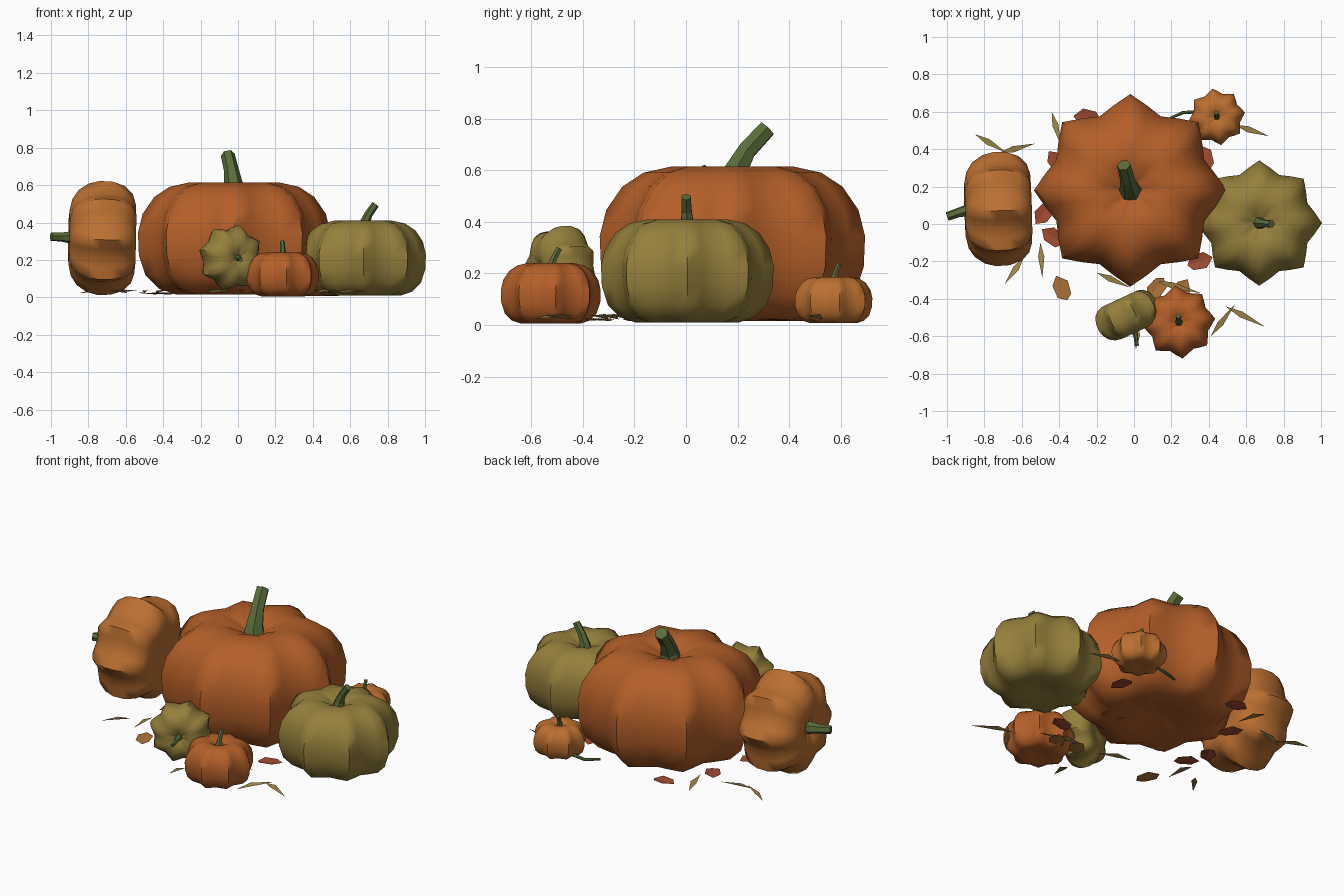
import bpy, bmesh, math, random
from mathutils import Vector

if "Cube" in bpy.data.objects:
    bpy.data.objects.remove(bpy.data.objects["Cube"])

random.seed(4)


def material(name, rgb):
    m = bpy.data.materials.new(name)
    m.diffuse_color = (*rgb, 1)
    m.use_nodes = True
    m.node_tree.nodes["Principled BSDF"].inputs["Base Color"].default_value = m.diffuse_color
    return m


ORANGE = material("orange_skin", (0.46, 0.115, 0.022))
LIGHT = material("light_orange_skin", (0.5, 0.16, 0.03))
GREEN = material("olive_skin", (0.30, 0.215, 0.045))
STEM = material("stem_green", (0.10, 0.15, 0.04))
STRAW = material("straw", (0.36, 0.24, 0.07))
RED = material("red_leaf", (0.36, 0.07, 0.03))
BROWN = material("brown_leaf", (0.42, 0.17, 0.04))


def finish(name, bm, mat, angle=None):
    bmesh.ops.recalc_face_normals(bm, faces=bm.faces)
    me = bpy.data.meshes.new(name)
    bm.to_mesh(me)
    bm.free()
    ob = bpy.data.objects.new(name, me)
    bpy.context.collection.objects.link(ob)
    me.materials.append(mat)
    if angle:
        bpy.ops.object.select_all(action='DESELECT')
        bpy.context.view_layer.objects.active = ob
        ob.select_set(True)
        bpy.ops.object.shade_smooth_by_angle(angle=math.radians(angle))
    return ob


def skin(bm, rings):
    for a, b in zip(rings, rings[1:]):
        n = len(a)
        for i in range(n):
            bm.faces.new((a[i], a[(i + 1) % n], b[(i + 1) % n], b[i]))


# Squat profile (radius, height) from the bottom up, with a dimple at each pole
PROFILE = [(.04, .07), (.3, .03), (.6, 0), (.78, .05), (.92, .17), (.99, .35),
           (1, .55), (.95, .72), (.83, .87), (.67, .96), (.46, 1), (.3, .985),
           (.15, .93), (.04, .88)]


def pumpkin(name, centre, radius, height, axis, mat, spin=0, lobes=8, seg=32):
    q = Vector((0, 0, 1)).rotation_difference(Vector(axis).normalized())
    bm = bmesh.new()
    rings = []
    for r, z in PROFILE:
        ring = []
        for i in range(seg):
            a = 2 * math.pi * i / seg
            ridge = 1 - abs(math.sin(a * lobes / 2))
            round_ridge = 0.5 + 0.5 * math.cos(a * lobes)
            k = 0.83 + 0.17 * (0.5 * ridge + 0.5 * round_ridge)
            p = Vector((radius * r * k * math.cos(a + spin),
                        radius * r * k * math.sin(a + spin), (z - .5) * height))
            ring.append(bm.verts.new(Vector(centre) + q @ p))
        rings.append(ring)
    skin(bm, rings)
    bm.faces.new(rings[0])
    bm.faces.new(rings[-1])
    finish(name, bm, mat, 60)


def tube(name, pts, radii, mat, sides=6):
    bm = bmesh.new()
    rings = []
    for i, p in enumerate(pts):
        t = pts[min(i + 1, len(pts) - 1)] - pts[max(i - 1, 0)]
        q = Vector((0, 0, 1)).rotation_difference(t.normalized())
        rings.append([bm.verts.new(p + q @ Vector((
            radii[i] * math.cos(2 * math.pi * j / sides),
            radii[i] * math.sin(2 * math.pi * j / sides), 0))) for j in range(sides)])
    skin(bm, rings)
    bm.faces.new(rings[0])
    bm.faces.new(rings[-1])
    finish(name, bm, mat)


def stem(name, centre, height, axis, tip, r):
    ax = Vector(axis).normalized()
    p0 = Vector(centre) + ax * height * 0.36
    p2 = Vector(tip)
    p1 = p0 + ax * (p2 - p0).length * 0.4
    pts = [p0 * (1 - t) ** 2 + p1 * 2 * t * (1 - t) + p2 * t * t for t in (0, .3, .65, 1)]
    tube(name, pts, [r * 1.5, r * 1.1, r * .85, r * .8], STEM)


# Pumpkins: name, centre, radius, height, axis, skin, spin, stem tip, stem radius
UP = (0, 0, 1)
for name, c, R, h, ax, mat, spin, tip, sr in [
    ("big_pumpkin", (-.02, .18, .315), .515, .6, UP, ORANGE, 0, (-.055, .315, .762), .047),
    ("olive_pumpkin", (.67, .005, .21), .335, .4, UP, GREEN, 0, (.735, 0, .497), .026),
    ("leaning_pumpkin", (-.727, .08, .317), .305, .355, (-1, -.03, .02), LIGHT, 0,
     (-.998, .04, .325), .03),
    ("small_front_pumpkin", (.24, -.525, .123), .195, .235, UP, ORANGE, .1,
     (.237, -.492, .298), .016),
    ("small_back_pumpkin", (.443, .573, .097), .152, .18, UP, LIGHT, .15,
     (.44, .595, .237), .013),
    ("small_olive_pumpkin", (-.035, -.49, .212), .178, .2, (.42, -.9, 0), GREEN, .2,
     (.015, -.65, .2), .014),
]:
    pumpkin(name, c, R, h, ax, mat, spin)
    stem(name + "_stem", c, h, ax, tip, sr)

# Vine trailing from the small back pumpkin
tube("vine", [Vector(p) for p in ((.44, .57, .04), (.33, .6, .03), (.26, .595, .02),
                                  (.18, .56, .03))], [.01, .01, .009, .006], STEM)


# Straw blades: slender tapered flat strips
def straw(i, x1, y1, x2, y2):
    bm = bmesh.new()
    a, b = Vector((x1, y1, .022)), Vector((x2, y2, .036))
    d = b - a
    n = Vector((-d.y, d.x, .2 * d.length)).normalized() * 0.017
    m = a.lerp(b, .4) + Vector((0, 0, .012))
    v = [bm.verts.new(p) for p in (a, m + n, b, m - n)]
    bm.faces.new(v)
    finish(f"straw_{i}", bm, STRAW)


for i, s in enumerate([(-.85, .48, -.68, .38), (-.72, .38, -.53, .43), (-.44, .6, -.39, .42),
                       (-.5, -.1, -.49, -.29), (-.59, -.18, -.69, -.32),
                       (.41, -.6, .54, -.43), (.49, -.44, .7, -.55), (.54, .53, .72, .47),
                       (-.2, -.26, -.02, -.34), (.1, -.3, .36, -.37), (.02, -.54, .01, -.67)]):
    straw(i, *s)


# Fallen leaves: creased six-sided flakes
def leaf(i, x, y, size, turn, mat):
    bm = bmesh.new()
    shape = [(0, 1, .1), (.6, .35, .15), (.45, -.6, .1), (0, -.9, 0), (-.55, -.5, .12),
             (-.55, .45, .1)]
    v = []
    for px, py, pz in shape:
        v.append(bm.verts.new((x + size * (px * math.cos(turn) - py * math.sin(turn)),
                               y + size * (px * math.sin(turn) + py * math.cos(turn)),
                               .015 + size * pz)))
    bm.faces.new((v[0], v[1], v[2], v[3]))
    bm.faces.new((v[0], v[3], v[4], v[5]))
    finish(f"leaf_{i}", bm, mat)


spots = [(-.25, .57), (-.41, .33), (-.48, .06), (-.43, -.07), (-.385, -.345), (.12, -.345),
         (.25, -.36), (.35, -.2), (-.2, -.05), (.2, .05), (.38, .35)]
for i, (x, y) in enumerate(spots):
    leaf(i, x, y, .075, random.uniform(0, 6.28), BROWN if i in (4, 5, 6, 8) else RED)
